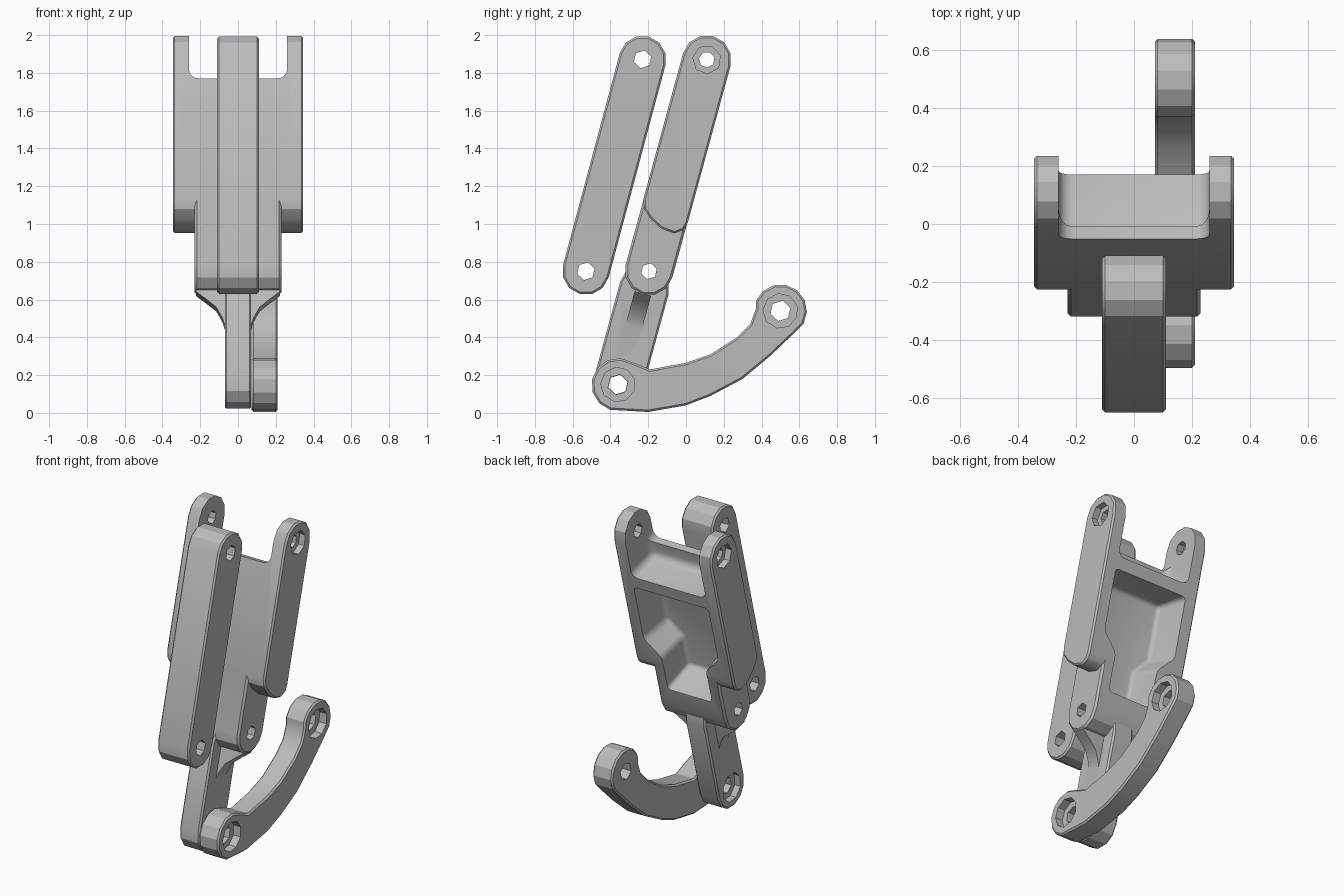
import bpy, bmesh, math
from mathutils import Vector

if "Cube" in bpy.data.objects:
    bpy.data.objects.remove(bpy.data.objects["Cube"])

grey = bpy.data.materials.new("plain_grey")
grey.use_nodes = True
grey.diffuse_color = (0.5, 0.5, 0.5, 1)
grey.node_tree.nodes["Principled BSDF"].inputs["Base Color"].default_value = (0.5, 0.5, 0.5, 1)

# Pivot centres as (y, z)
TOP, MID, LOW = Vector((0.11, 1.87)), Vector((-0.196, 0.75)), Vector((-0.36, 0.15))
ARM_END = Vector((0.5, 0.54))
LINK_TOP, LINK_LOW = Vector((-0.23, 1.872)), Vector((-0.53, 0.75))
AXIS = (TOP - LOW).normalized()
BACK = Vector((AXIS.y, -AXIS.x))


def along(u, v=0):
    """Point at u along the rocker axis from the top pivot, v towards the back."""
    return TOP + AXIS * u + BACK * v


def arc(c, r, start, end, n=6):
    return [c + r * Vector((math.cos(start + (end - start) * i / n),
                            math.sin(start + (end - start) * i / n))) for i in range(n + 1)]


def stadium(p, q, r):
    d = p - q
    a = math.atan2(d.y, d.x)
    h = math.pi / 2
    return arc(p, r, a - h, a + h) + arc(q, r, a + h, a + 3 * h)


def bake(ob):
    dg = bpy.context.evaluated_depsgraph_get()
    mesh = bpy.data.meshes.new_from_object(ob.evaluated_get(dg))
    ob.modifiers.clear()
    ob.data = mesh


def loft(name, ring_a, ring_b, bevel=0.0, segments=1):
    bm = bmesh.new()
    a = [bm.verts.new(p) for p in ring_a]
    b = [bm.verts.new(p) for p in ring_b]
    bm.faces.new(a)
    bm.faces.new(b)
    for i in range(len(a)):
        j = (i + 1) % len(a)
        bm.faces.new((a[i], a[j], b[j], b[i]))
    bmesh.ops.recalc_face_normals(bm, faces=bm.faces)
    mesh = bpy.data.meshes.new(name)
    bm.to_mesh(mesh)
    bm.free()
    mesh.materials.append(grey)
    ob = bpy.data.objects.new(name, mesh)
    bpy.context.collection.objects.link(ob)
    if bevel:
        m = ob.modifiers.new("edges", 'BEVEL')
        m.width, m.segments = bevel, segments
        m.limit_method, m.angle_limit = 'ANGLE', 0.7
        bake(ob)
    return ob


def prism(name, profile, x0, x1, bevel=0.0):
    """Extrude a (y, z) profile across x."""
    return loft(name, [(x0, *p) for p in profile], [(x1, *p) for p in profile], bevel)


def slab(name, half, v0, v1, bevel=0.0, shrink=0.0):
    """Extrude a mirrored (x, u) outline through the rocker depth, with a tapered floor."""
    outline = half + [(-x, u) for x, u in reversed(half)]
    mid = (half[0][1] + half[-1][1]) / 2
    floor = [((1 - shrink) * x, *along(mid + (1 - shrink) * (u - mid), v0)) for x, u in outline]
    return loft(name, floor, [(x, *along(u, v1)) for x, u in outline], bevel, 4)


def combine(ob, other, operation):
    m = ob.modifiers.new("join", 'BOOLEAN')
    m.operation, m.object, m.solver = operation, other, 'EXACT'
    bake(ob)
    bpy.data.objects.remove(other)


def bore(ob, c, r, x0, x1, sides):
    ring = arc(c, r, 0.3, 0.3 + 2 * math.pi, sides)[:-1]
    combine(ob, prism("cutter", ring, x0, x1), 'DIFFERENCE')


def finish(ob):
    bpy.ops.object.select_all(action='DESELECT')
    ob.select_set(True)
    bpy.context.view_layer.objects.active = ob
    bpy.ops.object.shade_smooth_by_angle(angle=math.radians(25))


# Front link: a straight bar with a pin hole at each end
link = prism("front_link", stadium(LINK_TOP, LINK_LOW, 0.125), -0.11, 0.11, 0.01)
for c in (LINK_TOP, LINK_LOW):
    bore(link, c, 0.048, -0.3, 0.3, 6)
finish(link)

# Rocker: wide forked head, narrower middle and thin tail
tilt = math.atan2(AXIS.y, AXIS.x)
head_bottom = [(-0.226, 1.13), (-0.222, 1.08), (-0.19, 1.03), (-0.13, 0.975),
               (-0.06, 0.95), (-0.01, 0.97), (0.01, 1.01)]
head = arc(TOP, 0.13, tilt - math.pi / 2, tilt + math.pi / 2)
head += [Vector(p) for p in head_bottom]
rocker = prism("rocker", head, -0.345, 0.345, 0.01)
combine(rocker, prism("middle", stadium(along(-0.5), MID, 0.128), -0.23, 0.23, 0.012), 'UNION')
combine(rocker, prism("tail", stadium(along(-1.25), LOW, 0.132), -0.07, 0.07, 0.01), 'UNION')

# Flared ribs between the middle and the tail
rib = [(0.222, -1.2), (0.222, -1.285), (0.17, -1.325), (0.115, -1.37), (0.082, -1.43), (0.06, -1.5)]
combine(rocker, slab("rib", rib, -0.045, 0.045), 'UNION')

# Fork slot, rear shelf and rear pocket
slot = [(0.26, 0.4), (0.26, -0.138)]
shelf = [(0.26, 0.4), (0.26, -0.245)]
pocket = [(0.27, -0.31), (0.27, -0.7), (0.16, -0.81), (0.16, -1.05)]
combine(rocker, slab("cutter", slot, -0.4, 0.4, 0.05), 'DIFFERENCE')
combine(rocker, slab("cutter", shelf, -0.085, 0.4, 0.045), 'DIFFERENCE')
combine(rocker, slab("cutter", pocket, -0.08, 0.2, 0.025, 0.12), 'DIFFERENCE')

# Rocker pin holes, with counterbores on the outside faces
bore(rocker, TOP, 0.042, -0.5, 0.5, 7)
for s in (-1, 1):
    bore(rocker, TOP, 0.075, s * 0.305, s * 0.5, 7)
bore(rocker, MID, 0.043, -0.5, 0.5, 6)
bore(rocker, LOW, 0.053, -0.5, 0.5, 6)
bore(rocker, LOW, 0.09, -0.5, -0.03, 8)
finish(rocker)

# Curved arm beside the tail
under = [(-0.2, 0.005), (0, 0.04), (0.13, 0.09), (0.3, 0.18), (0.45, 0.305), (0.56, 0.41)]
over = [(0.37, 0.55), (0.34, 0.47), (0.27, 0.4), (0.13, 0.31), (0, 0.265), (-0.19, 0.23)]
outline = [Vector(p) for p in under]
outline += arc(ARM_END, 0.14, -0.5, 2.75, 7)
outline += [Vector(p) for p in over]
outline += arc(LOW, 0.14, 1.0, 4.9, 8)
arm = prism("curved_arm", outline, 0.072, 0.21, 0.01)
for c in (LOW, ARM_END):
    bore(arm, c, 0.055, -0.3, 0.5, 6)
    bore(arm, c, 0.092, 0.16, 0.5, 9)
finish(arm)
